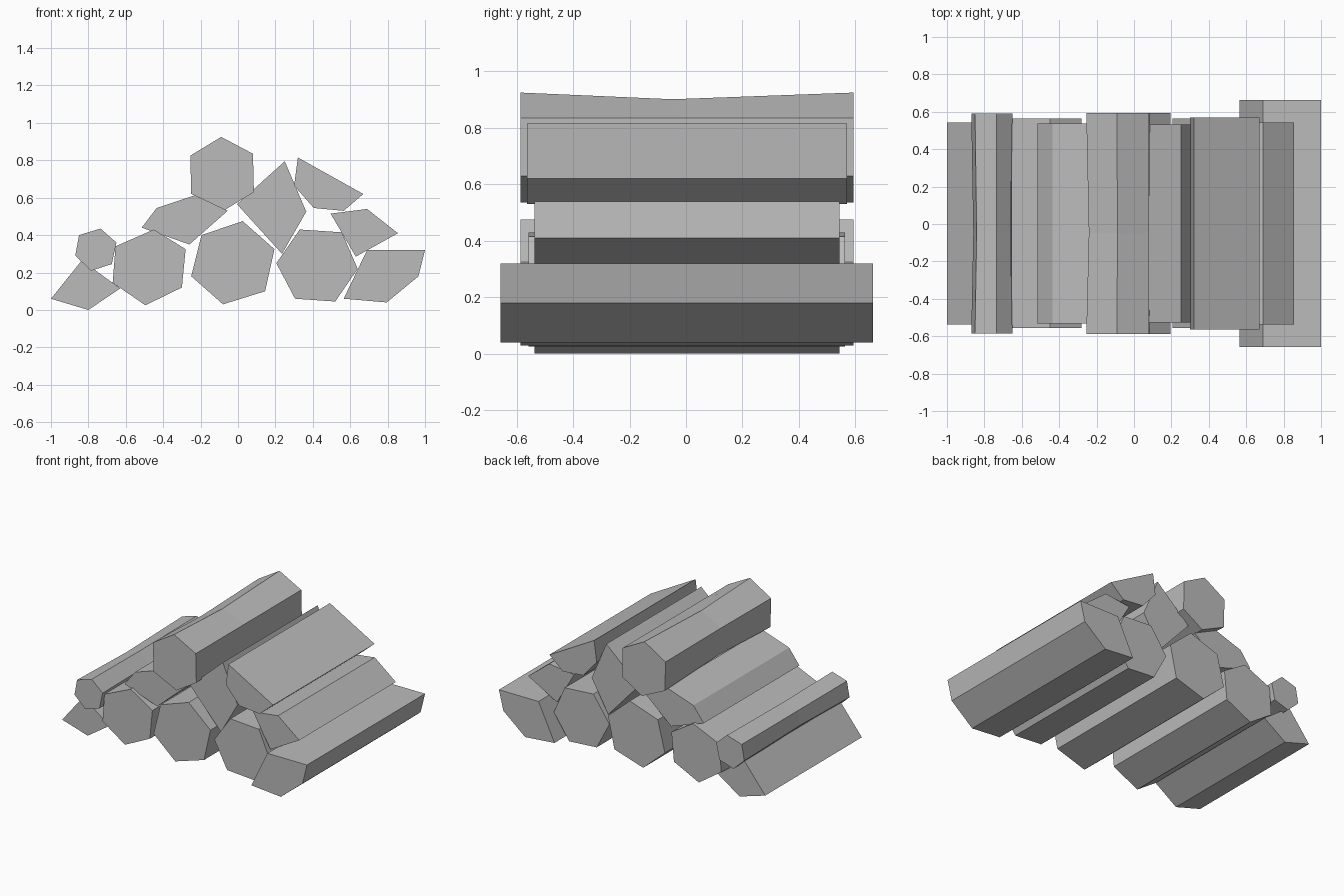
import bpy
import bmesh
from mathutils import Vector

cube = bpy.data.objects.get("Cube")
if cube:
    bpy.data.objects.remove(cube, do_unlink=True)

# Single plain grey for every log
grey = bpy.data.materials.new("plain_grey")
grey.use_nodes = True
colour = (0.5, 0.5, 0.5, 1)
grey.diffuse_color = colour
grey.node_tree.nodes["Principled BSDF"].inputs["Base Color"].default_value = colour


def log(name, half_length, profile, waist=None):
    """Loft an x/z profile along y; waist scales each corner of a middle ring."""
    bm = bmesh.new()
    corners = [Vector((x, 0, z)) for x, z in profile]
    centre = sum(corners, Vector()) / len(corners)
    shift = Vector((0, 0.003, 0))

    def ring(y, scales):
        return [bm.verts.new(centre + (c - centre) * s + shift + Vector((0, y, 0)))
                for c, s in zip(corners, scales)]

    full = [1] * len(corners)
    rings = [ring(-half_length, full)]
    if waist:
        rings.append(ring(-0.05, waist))
    rings.append(ring(half_length, full))

    # Bark sides
    count = len(corners)
    for a, b in zip(rings, rings[1:]):
        for i in range(count):
            j = (i + 1) % count
            bm.faces.new((a[i], a[j], b[j], b[i]))
    # Cut ends
    bm.faces.new(rings[0])
    bm.faces.new(rings[-1])
    bmesh.ops.recalc_face_normals(bm, faces=bm.faces)

    mesh = bpy.data.meshes.new(name)
    bm.to_mesh(mesh)
    bm.free()
    mesh.materials.append(grey)
    bpy.context.collection.objects.link(bpy.data.objects.new(name, mesh))


# Bottom row
log("bottom_split_right", 0.54,
    [(-1, .06), (-.835, .265), (-.63, .115), (-.8, 0)])
log("bottom_round_right", 0.56,
    [(-.655, .34), (-.45, .43), (-.28, .325), (-.3, .12), (-.495, .025), (-.67, .145)])
log("bottom_round_middle", 0.59,
    [(-.195, .4), (.025, .475), (.195, .325), (.145, .1), (-.08, .03), (-.25, .18)])
log("bottom_round_left", 0.56,
    [(.33, .43), (.555, .415), (.64, .22), (.52, .045), (.305, .06), (.205, .25)])
log("bottom_split_left", 0.66,
    [(.69, .32), (1, .32), (.965, .18), (.795, .04), (.565, .06)])

# Middle row
log("small_round_right", 0.588,
    [(-.85, .4), (-.735, .435), (-.65, .36), (-.675, .245), (-.785, .21), (-.87, .29)],
    [.9, .95, .9, .95, .97, .9])
log("middle_split_right", 0.535,
    [(-.515, .44), (-.435, .545), (-.225, .615), (-.055, .53), (-.26, .35)])
log("large_split_middle", 0.53,
    [(.25, .795), (.365, .525), (.235, .3), (-.005, .565)])
log("middle_split_left", 0.54,
    [(.495, .515), (.69, .54), (.855, .41), (.63, .285)])

# Top row
log("top_round", 0.59,
    [(-.255, .825), (-.09, .925), (.08, .835), (.085, .63), (-.07, .535), (-.25, .62)],
    [.92, .88, 1, .92, .95, .9])
log("top_split_left", 0.567,
    [(.32, .815), (.67, .62), (.565, .53), (.405, .545), (.3, .665)])
